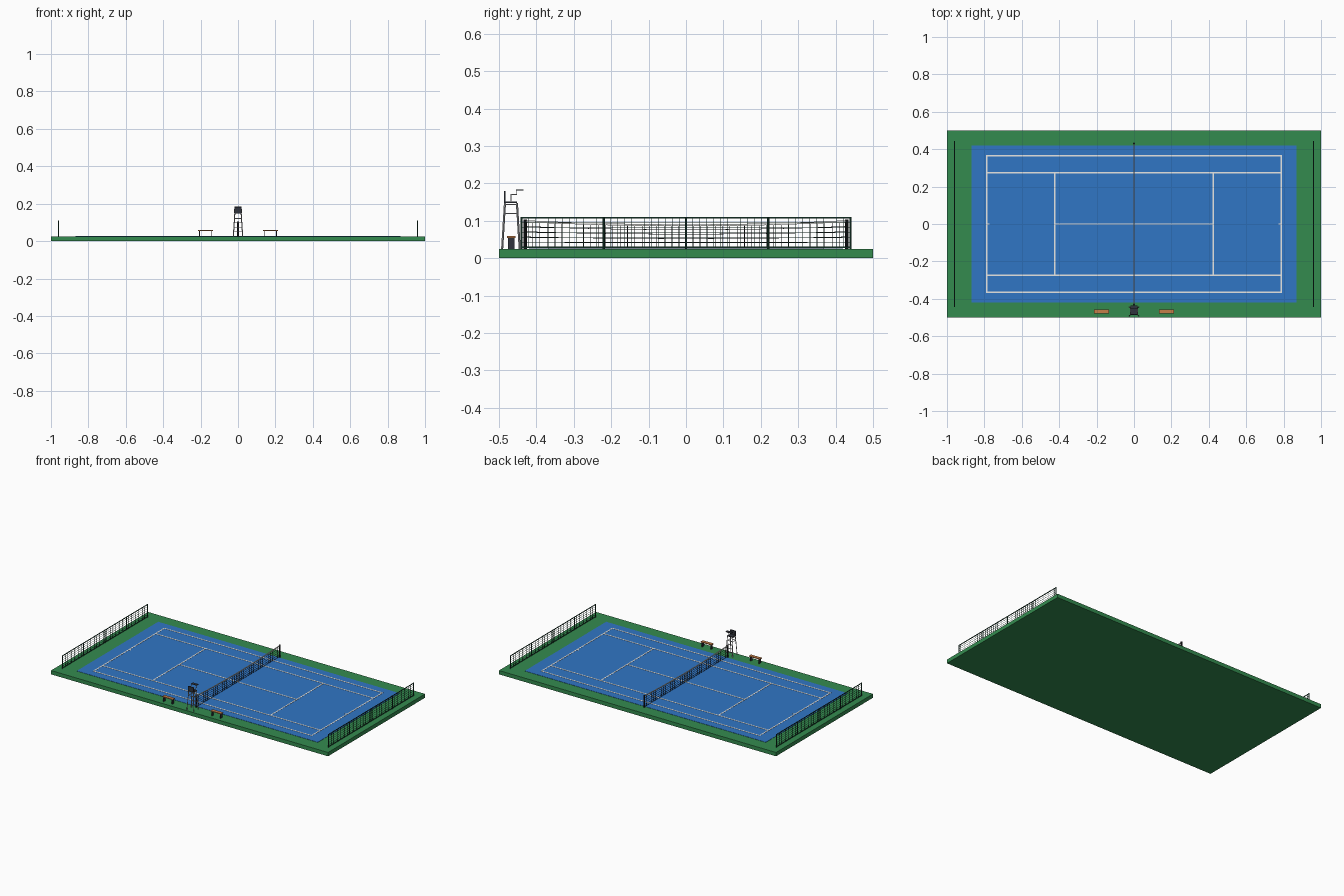
import bpy, bmesh, math
from mathutils import Vector, Matrix

if "Cube" in bpy.data.objects:
    bpy.data.objects.remove(bpy.data.objects["Cube"])


def material(name, rgb):
    m = bpy.data.materials.new(name)
    m.diffuse_color = (*rgb, 1)
    m.use_nodes = True
    m.node_tree.nodes["Principled BSDF"].inputs["Base Color"].default_value = m.diffuse_color
    return m


GREEN = material("surround green", (0.034, 0.26, 0.078))
BLUE = material("court blue", (0.03, 0.18, 0.56))
WHITE = material("line white", (0.85, 0.85, 0.83))
FENCE = material("fence dark green", (0.012, 0.06, 0.035))
BLACK = material("net black", (0.012, 0.012, 0.014))
METAL = material("metal grey", (0.5, 0.51, 0.53))
DARK = material("seat charcoal", (0.03, 0.034, 0.045))
WOOD = material("bench wood", (0.56, 0.21, 0.065))


def box(bm, x0, x1, y0, y1, z0, z1):
    mat = Matrix.Translation(((x0 + x1) / 2, (y0 + y1) / 2, (z0 + z1) / 2))
    bmesh.ops.create_cube(bm, size=1, matrix=mat @ Matrix.Diagonal((x1 - x0, y1 - y0, z1 - z0, 1)))


def beam(bm, a, b, w, d=None):
    """Square bar from a to b."""
    a, b = Vector(a), Vector(b)
    v = b - a
    rot = v.to_track_quat('Z', 'Y').to_matrix().to_4x4()
    mat = Matrix.Translation((a + b) / 2) @ rot @ Matrix.Diagonal((w, d or w, v.length, 1))
    bmesh.ops.create_cube(bm, size=1, matrix=mat)


def rod(bm, x, y, z0, z1, r):
    bmesh.ops.create_cone(bm, cap_ends=True, segments=10, radius1=r, radius2=r, depth=z1 - z0,
                          matrix=Matrix.Translation((x, y, (z0 + z1) / 2)))


def finish(name, bm, mat):
    me = bpy.data.meshes.new(name)
    bm.to_mesh(me)
    bm.free()
    me.materials.append(mat)
    ob = bpy.data.objects.new(name, me)
    bpy.context.collection.objects.link(ob)
    return ob


G = 0.025          # ground level
C = G + 0.0015     # court level

# Base slab and painted court
bm = bmesh.new()
box(bm, -1, 1, -0.5, 0.5, 0, G)
finish("base_slab", bm, GREEN)
bm = bmesh.new()
box(bm, -0.87, 0.87, -0.42, 0.42, G - 0.001, C)
finish("court_surface", bm, BLUE)

# Court lines
bm = bmesh.new()
w = 0.004


def line(x0, x1, y0, y1):
    box(bm, x0 - w, x1 + w, y0 - w, y1 + w, C - 0.001, C + 0.001)


for s in (-1, 1):
    line(s * 0.787, s * 0.787, -0.365, 0.365)
    line(s * 0.425, s * 0.425, -0.269, 0.269)
    line(-0.783, 0.783, s * 0.365, s * 0.365)
    line(-0.783, 0.783, s * 0.273, s * 0.273)
    line(s * 0.779 - 0.003, s * 0.779 + 0.003, 0, 0)
line(-0.421, 0.421, 0, 0)
finish("court_lines", bm, WHITE)


# Net: sagging mesh, white band, posts
def net_top(y):
    return 0.088 + 0.011 * (y / 0.43) ** 2


N = 44
ys = [-0.43 + 0.86 * i / N for i in range(N + 1)]
bm = bmesh.new()
for y in ys[1:-1]:
    beam(bm, (0, y, G + 0.004), (0, y, net_top(y)), 0.0014)
for k in range(5):
    t = k / 5
    for a, b in zip(ys[:-1:4], ys[4::4]):
        za, zb = [G + 0.004 + t * (net_top(y) - G - 0.004) for y in (a, b)]
        beam(bm, (0, a, za), (0, b, zb), 0.0014)
finish("net_mesh", bm, BLACK)
bm = bmesh.new()
for a, b in zip(ys[:-1:4], ys[4::4]):
    beam(bm, (0, a, net_top(a)), (0, b, net_top(b)), 0.005)
box(bm, -0.0015, 0.0015, -0.003, 0.003, C, net_top(0))
finish("net_band", bm, WHITE)
bm = bmesh.new()
for s in (-1, 1):
    rod(bm, 0, s * 0.43, G, 0.104, 0.005)
finish("net_posts", bm, BLACK)

# End fences: posts, rails and wire mesh
for s, side in ((-1, "left"), (1, "right")):
    x = s * 0.96
    bm = bmesh.new()
    for i in range(5):
        rod(bm, x, -0.44 + 0.22 * i, G, 0.11, 0.003)
    for z in (0.108, G + 0.004):
        beam(bm, (x, -0.44, z), (x, 0.44, z), 0.004)
    finish(side + "_fence_frame", bm, FENCE)
    bm = bmesh.new()
    for i in range(1, 48):
        y = -0.44 + 0.88 * i / 48
        beam(bm, (x, y, G + 0.004), (x, y, 0.108), 0.0012)
    for i in range(1, 6):
        z = G + 0.004 + 0.079 * i / 6
        beam(bm, (x, -0.44, z), (x, 0.44, z), 0.0012)
    finish(side + "_fence_wire", bm, FENCE)

# Players' benches
for s, side in ((-1, "left"), (1, "right")):
    x = s * 0.174
    bm = bmesh.new()
    box(bm, x - 0.039, x + 0.039, -0.478, -0.456, 0.054, 0.059)
    finish(side + "_bench_seat", bm, WOOD)
    bm = bmesh.new()
    for e in (-1, 1):
        box(bm, x + e * 0.031 - 0.0025, x + e * 0.031 + 0.0025, -0.476, -0.458, G, 0.054)
    finish(side + "_bench_legs", bm, DARK)

# Umpire chair: splayed legs, rungs, seat, arms, tray
Z_TOP = 0.147


def leg(sx, sy, z):
    t = (z - G) / (Z_TOP - G)
    return Vector((sx * (0.025 - 0.008 * t), -0.468 + sy * (0.0235 - 0.0075 * t), z))


bm = bmesh.new()
for sx in (-1, 1):
    for sy in (-1, 1):
        beam(bm, leg(sx, sy, G), leg(sx, sy, Z_TOP), 0.004)
    for z in (0.119, 0.144):
        beam(bm, leg(sx, -1, z), leg(sx, 1, z), 0.0025)
for z in (0.05, 0.075, 0.1, 0.122):
    beam(bm, leg(-1, 1, z), leg(1, 1, z), 0.003)
beam(bm, leg(-1, -1, 0.119), leg(1, -1, 0.119), 0.0025)
finish("chair_frame", bm, METAL)
bm = bmesh.new()
box(bm, -0.019, 0.019, -0.487, -0.452, 0.147, 0.152)
box(bm, -0.019, 0.019, -0.486, -0.482, 0.152, 0.18)
finish("chair_seat", bm, DARK)
bm = bmesh.new()
for s in (-1, 1):
    x = s * 0.019
    beam(bm, (x, -0.468, 0.15), (x, -0.468, 0.17), 0.0025)
    beam(bm, (x, -0.469, 0.17), (x, -0.452, 0.17), 0.0025)
    beam(bm, (x, -0.453, 0.17), (x, -0.453, 0.182), 0.0015)
finish("chair_arms", bm, METAL)
bm = bmesh.new()
box(bm, -0.02, 0.02, -0.455, -0.435, 0.181, 0.184)
finish("chair_tray", bm, DARK)
